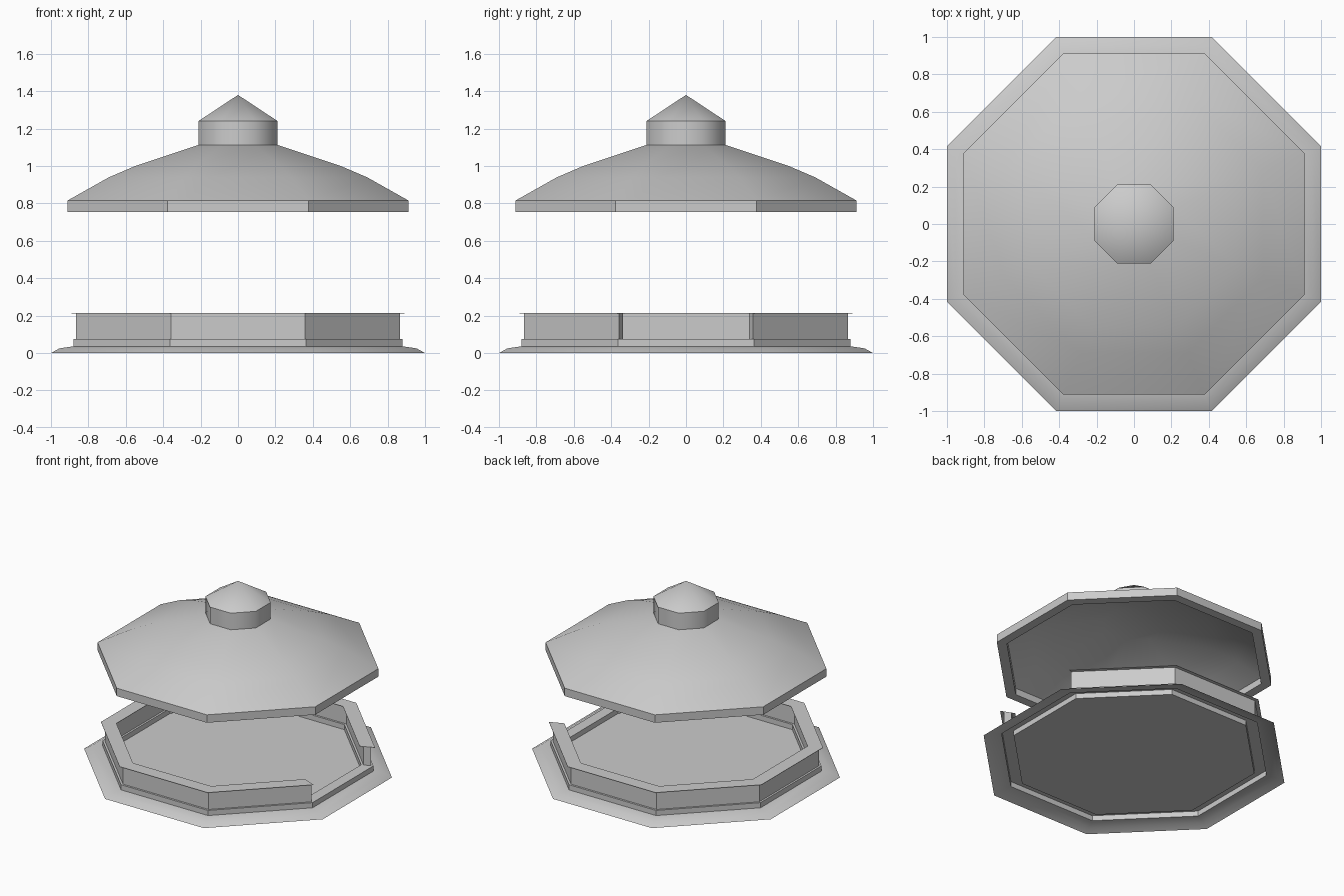
import bpy
import bmesh
import math

cube = bpy.data.objects.get("Cube")
if cube:
    bpy.data.objects.remove(cube, do_unlink=True)

SIDES = 8
STEP = 2 * math.pi / SIDES
CORNER = 1 / math.cos(STEP / 2)

# Single plain grey
grey = bpy.data.materials.new("plain_grey")
grey.use_nodes = True
colour = (0.6, 0.6, 0.6, 1)
grey.diffuse_color = colour
grey.node_tree.nodes["Principled BSDF"].inputs["Base Color"].default_value = colour


def octagon_loft(name, profile, open_side=False, closed=False, angle=30):
    """Sweep (apothem, height) points round the octagon, flat sides facing the axes.
    open_side leaves out the +x side; closed joins the profile ends and caps the sweep."""
    bm = bmesh.new()
    columns = []
    for i in range(SIDES):
        a = (i + 0.5) * STEP
        columns.append([bm.verts.new((r * CORNER * math.cos(a), r * CORNER * math.sin(a), z))
                        for r, z in profile])
    n = len(profile)
    for i in range(SIDES - 1 if open_side else SIDES):
        here, after = columns[i], columns[(i + 1) % SIDES]
        for j in range(n if closed else n - 1):
            k = (j + 1) % n
            bm.faces.new((here[j], after[j], after[k], here[k]))
    if open_side and closed:
        bm.faces.new(columns[0])
        bm.faces.new(columns[-1][::-1])
    # Merge points that meet on the axis
    bmesh.ops.remove_doubles(bm, verts=bm.verts, dist=0.0001)
    mesh = bpy.data.meshes.new(name)
    bm.to_mesh(mesh)
    bm.free()
    obj = bpy.data.objects.new(name, mesh)
    bpy.context.collection.objects.link(obj)
    mesh.materials.append(grey)
    bpy.ops.object.select_all(action="DESELECT")
    obj.select_set(True)
    bpy.context.view_layer.objects.active = obj
    bpy.ops.object.shade_smooth_by_angle(angle=math.radians(angle))
    return obj


# Base: sloped skirt, hollow curb and floor
octagon_loft("base_skirt", [(1, 0), (0.955, 0.025), (0.88, 0.036)])
octagon_loft("curb", [(0.88, 0.036), (0.88, 0.075), (0.8, 0.075), (0.8, 0.036)])
octagon_loft("floor", [(0.8, 0.036), (0, 0.036)])

# Low wall with an entrance on one side, topped by a thin rail
octagon_loft("low_wall", [(0.865, 0.075), (0.865, 0.213), (0.815, 0.213), (0.815, 0.075)],
             open_side=True, closed=True)
octagon_loft("wall_rail", [(0.89, 0.212), (0.89, 0.215), (0.79, 0.215), (0.79, 0.212)],
             open_side=True, closed=True)

# Domed roof with an upright eave and hollow underside
octagon_loft("roof", [(0.912, 0.755), (0.912, 0.815), (0.69, 0.94), (0.55, 1.0),
                      (0.21, 1.113), (0, 1.113)])
octagon_loft("roof_ceiling", [(0, 1.07), (0.21, 1.07), (0.55, 0.96), (0.69, 0.90),
                              (0.845, 0.805), (0.845, 0.755), (0.912, 0.755)][::-1])

# Lantern on top
octagon_loft("lantern_drum", [(0.21, 1.11), (0.21, 1.24)], angle=60)
octagon_loft("lantern_cap", [(0.212, 1.24), (0, 1.38)], angle=60)
